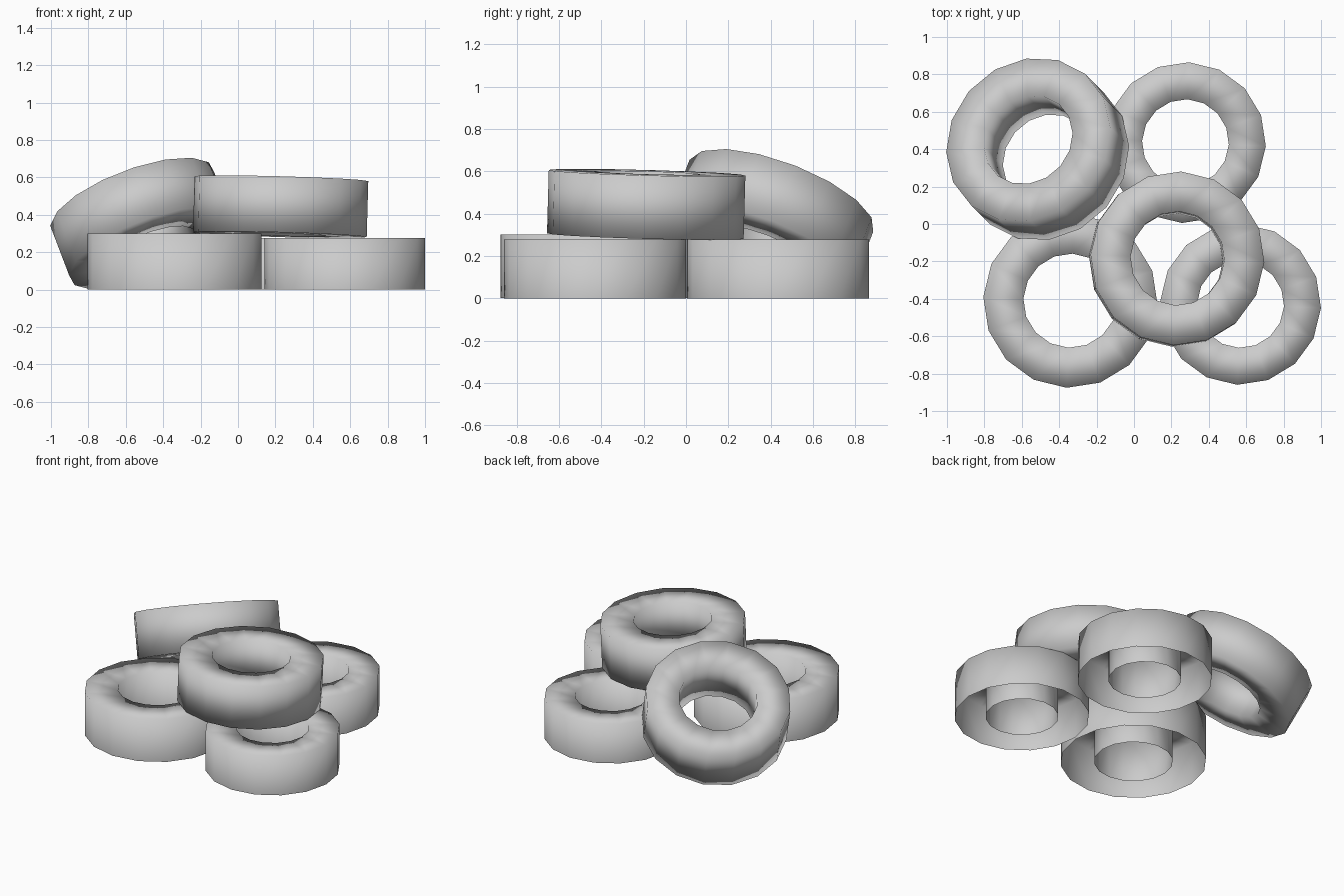
import bpy, bmesh, math
from mathutils import Vector, Matrix

cube = bpy.data.objects.get("Cube")
if cube:
    bpy.data.objects.remove(cube, do_unlink=True)

SIDES = 16

# Worn rubber colour shared by every tyre
rubber = bpy.data.materials.new("grey_rubber")
rubber.use_nodes = True
colour = (0.6, 0.6, 0.6, 1)
rubber.diffuse_color = colour
rubber.node_tree.nodes["Principled BSDF"].inputs["Base Color"].default_value = colour


def make_tyre(name, centre, radius, axis=(0, 0, 1), phase=-2.5, closed=True):
    """Square-section ring; resting tyres have no underside."""
    hole, half = radius * 0.54, radius * 0.322
    profile = [(hole, -half), (radius, -half), (radius, half), (hole, half)]
    bm = bmesh.new()
    rings = []
    for i in range(SIDES):
        a = math.radians(phase) + math.tau * i / SIDES
        rings.append([bm.verts.new((r * math.cos(a), r * math.sin(a), z))
                      for r, z in profile])
    for i in range(SIDES):
        here, there = rings[i], rings[(i + 1) % SIDES]
        for j in range(0 if closed else 1, 4):
            k = (j + 1) % 4
            bm.faces.new((here[j], there[j], there[k], here[k])).smooth = True
    mesh = bpy.data.meshes.new(name)
    bm.to_mesh(mesh)
    bm.free()
    mesh.materials.append(rubber)
    tyre = bpy.data.objects.new(name, mesh)
    turn = Vector((0, 0, 1)).rotation_difference(Vector(axis))
    tyre.matrix_world = Matrix.Translation(centre) @ turn.to_matrix().to_4x4()
    bpy.context.collection.objects.link(tyre)


# Three tyres lying on the ground
make_tyre("front_right_tyre", (-0.34, -0.41, 0.15), 0.466, closed=False)
make_tyre("front_left_tyre", (0.57, -0.43, 0.138), 0.43, closed=False)
make_tyre("back_left_tyre", (0.275, 0.435, 0.138), 0.43, closed=False)

# One tyre stacked on top and one leaning against the pile
make_tyre("stacked_tyre", (0.228, -0.188, 0.443), 0.465, (-0.0, 0.0, 1) and (0.028, 0.028, 1))
make_tyre("leaning_tyre", (-0.515, 0.40, 0.352), 0.466, (-0.336, 0.336, 0.88), phase=5)
